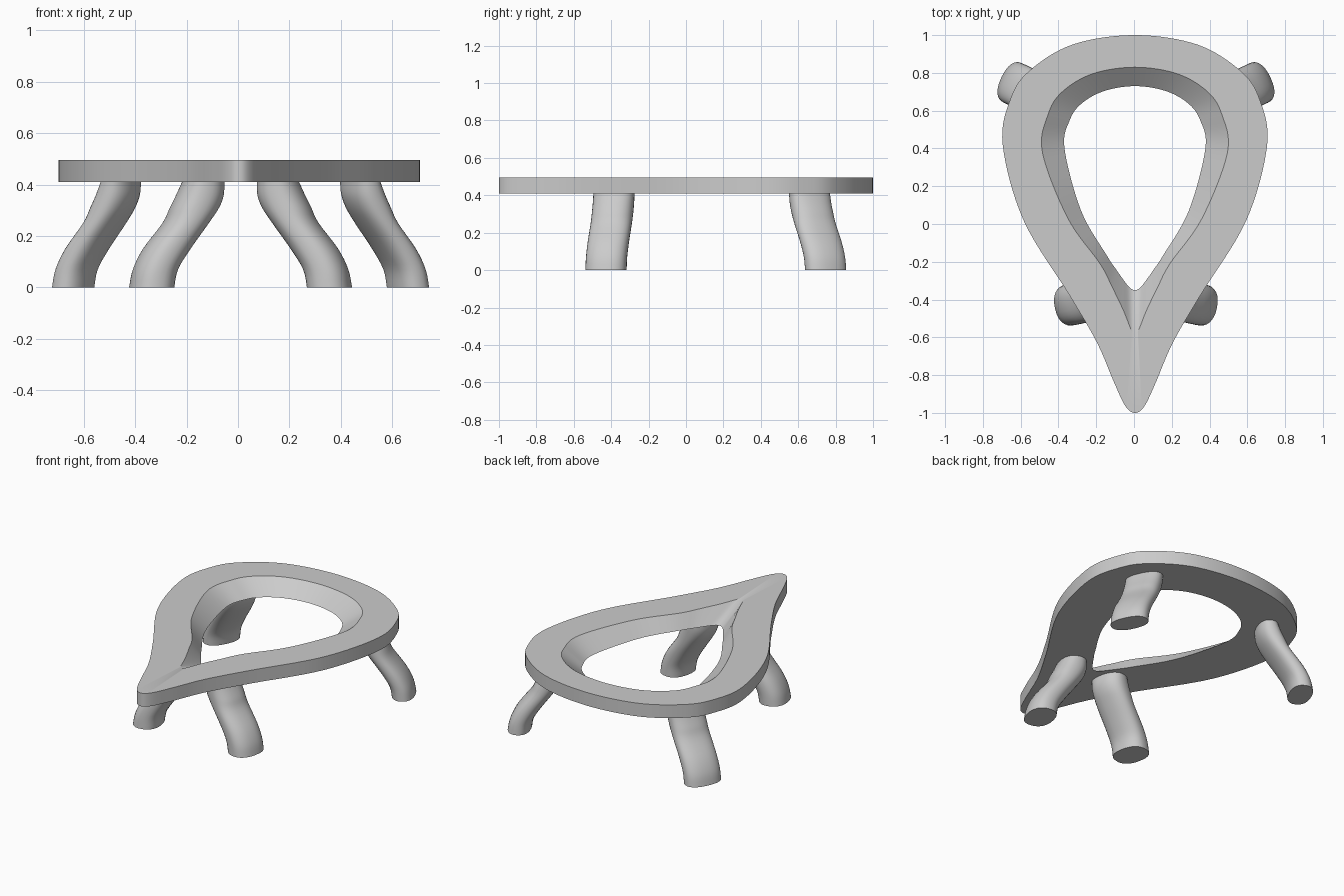
import bpy, bmesh, math
from mathutils import Vector

cube = bpy.data.objects.get("Cube")
if cube:
    bpy.data.objects.remove(cube, do_unlink=True)

grey = bpy.data.materials.new("warm_free_grey")
grey.name = "plain grey"
grey.use_nodes = True
grey.diffuse_color = (0.6, 0.6, 0.6, 1)
grey.node_tree.nodes["Principled BSDF"].inputs["Base Color"].default_value = (0.6, 0.6, 0.6, 1)


def smooth_path(points, steps, closed):
    """Spline through the points, open or closed."""
    pts = [Vector(p) for p in points]
    n = len(pts)
    pick = (lambda i: pts[i % n]) if closed else (lambda i: pts[max(0, min(n - 1, i))])
    out = []
    for i in range(n if closed else n - 1):
        a, b, c, d = (pick(i + k) for k in (-1, 0, 1, 2))
        for s in range(steps):
            t = s / steps
            out.append(b + (c - a) * t / 2 + (a * 2 - b * 5 + c * 4 - d) * t * t / 2
                       + (b * 3 - a - c * 3 + d) * t ** 3 / 2)
    if not closed:
        out.append(pts[-1])
    return out


def loft(name, rings, wrap, angle):
    """Skin a list of rings; wrap joins last to first, otherwise cap both ends."""
    bm = bmesh.new()
    loops = [[bm.verts.new(p) for p in ring] for ring in rings]
    pairs = list(zip(loops, loops[1:]))
    if wrap:
        pairs.append((loops[-1], loops[0]))
    else:
        bm.faces.new(loops[0])
        bm.faces.new(loops[-1])
    for lo, hi in pairs:
        for i in range(len(lo)):
            j = (i + 1) % len(lo)
            bm.faces.new((lo[i], lo[j], hi[j], hi[i]))
    bmesh.ops.recalc_face_normals(bm, faces=bm.faces)
    mesh = bpy.data.meshes.new(name)
    bm.to_mesh(mesh)
    bm.free()
    mesh.materials.append(grey)
    obj = bpy.data.objects.new(name, mesh)
    bpy.context.collection.objects.link(obj)
    bpy.ops.object.select_all(action="DESELECT")
    obj.select_set(True)
    bpy.context.view_layer.objects.active = obj
    bpy.ops.object.shade_smooth_by_angle(angle=math.radians(angle))
    return obj


# Teardrop top: half outlines from the front tip round to the back
outer = [(0, -1), (.05, -.965), (.11, -.84), (.2, -.63), (.345, -.38), (.59, .02),
         (.7, .42), (.66, .66), (.56, .81), (.33, .95), (0, 1)]
hole_top = [(0, -.585), (.02, -.56), (.06, -.46), (.12, -.335), (.185, -.21), (.355, .03),
            (.49, .38), (.46, .58), (.385, .7), (.225, .795), (0, .83)]
hole_bottom = [(0, -.35), (.03, -.335), (.065, -.29), (.1, -.24), (.15, -.165), (.285, .07),
               (.373, .4), (.345, .55), (.28, .64), (.16, .705), (0, .73)]
low, high, shift = 0.41, 0.495, 0.005


def outline(half, z):
    full = half + [(-x, y) for x, y in half[-2:0:-1]]
    return [(p.x + shift, p.y, z) for p in smooth_path(full, 8, True)]


loft("teardrop_top", [outline(outer, low), outline(outer, high),
                      outline(hole_top, high), outline(hole_bottom, low)], True, 30)

# Legs: height, outward travel and thickness factor down the curved leg
bend = [(0, .205, 1), (.07, .19, 1), (.15, .145, 1.06), (.25, .07, 1.03),
        (.31, .035, 1.1), (.36, .013, 1.06), (.412, 0, .92)]


def leg(name, side, x, y, heading, wide, thick):
    out = Vector((side * math.cos(heading), math.sin(heading), 0))
    along = Vector((-out.y, out.x, 0))
    rings = []
    for z, travel, size in smooth_path(bend, 4, False):
        centre = Vector((side * x + 2 * shift, y, z)) + out * travel
        ring = []
        for k in range(32):
            c, s = math.cos(math.tau * k / 32), math.sin(math.tau * k / 32)
            # slightly squared oval
            u = math.copysign(abs(c) ** .85, c) * thick * size
            v = math.copysign(abs(s) ** .85, s) * wide
            ring.append(centre + out * u + along * v)
        rings.append(ring)
    loft(name, rings, False, 50)


for label, side in (("left", 1), ("right", -1)):
    leg("front_leg_" + label, side, .145, -.385, math.radians(-12), .11, .085)
    leg("back_leg_" + label, side, .465, .66, math.radians(25), .115, .068)
